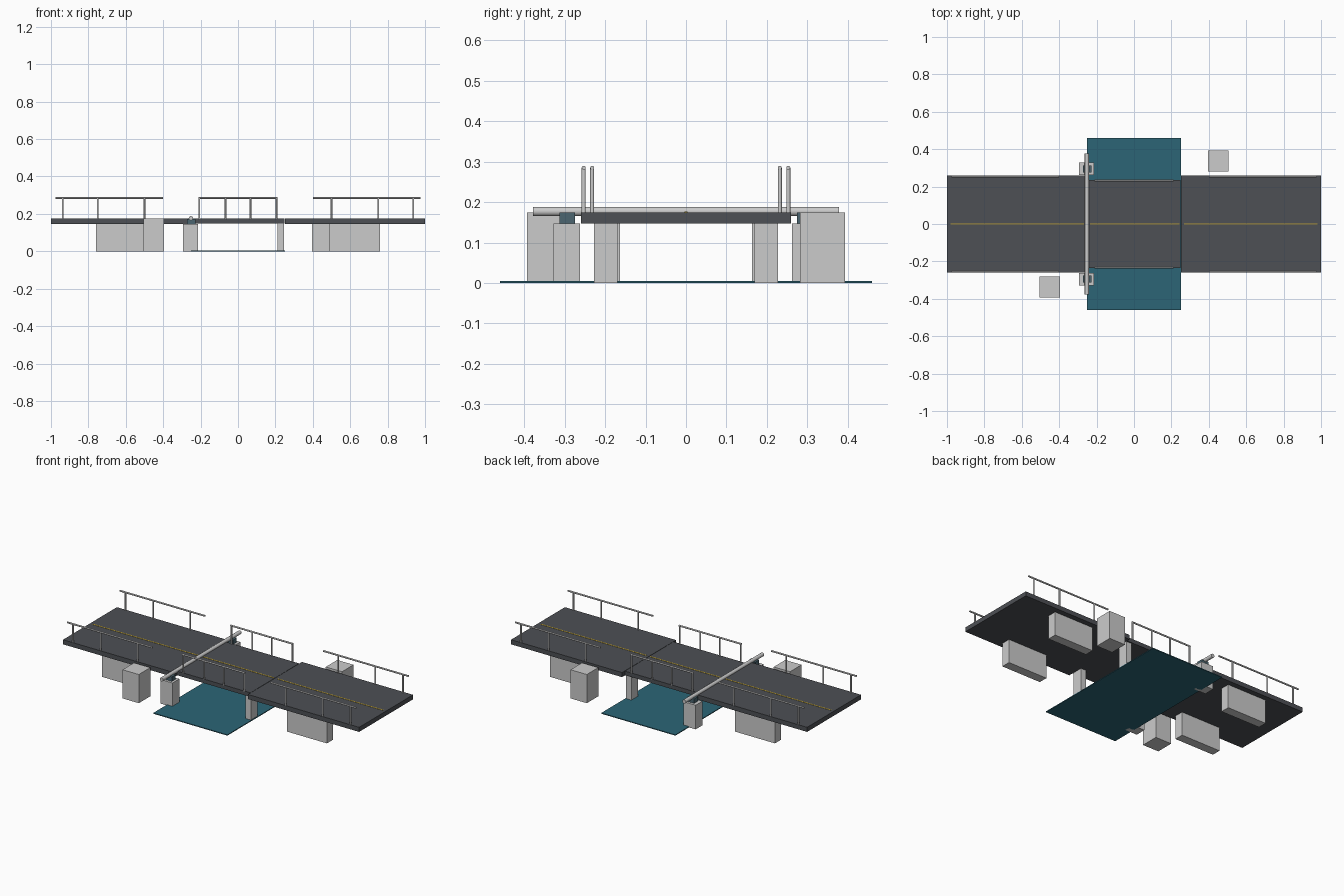
import bpy
from math import radians

if "Cube" in bpy.data.objects:
    bpy.data.objects.remove(bpy.data.objects["Cube"])


def material(name, rgb):
    m = bpy.data.materials.new(name)
    m.diffuse_color = (*rgb, 1)
    m.use_nodes = True
    m.node_tree.nodes["Principled BSDF"].inputs["Base Color"].default_value = m.diffuse_color
    return m


asphalt = material("asphalt", (0.075, 0.08, 0.09))
water_blue = material("water_blue", (0.025, 0.13, 0.18))
yellow = material("line_yellow", (0.5, 0.35, 0.04))
dark_steel = material("dark_steel", (0.07, 0.13, 0.16))


def box(name, x, y, z, mat=None):
    """Box from (min, max) ranges."""
    bpy.ops.mesh.primitive_cube_add(
        size=1, location=[(a + b) / 2 for a, b in (x, y, z)])
    ob = bpy.context.object
    ob.name = name
    ob.scale = [b - a for a, b in (x, y, z)]
    bpy.ops.object.transform_apply(location=False, rotation=False, scale=True)
    if mat:
        ob.data.materials.append(mat)
    return ob


def side(s, a, b):
    return tuple(sorted((s * a, s * b)))


def rod(name, loc, radius, length, rot=(0, 0, 0), verts=12):
    bpy.ops.mesh.primitive_cylinder_add(
        vertices=verts, radius=radius, depth=length, location=loc,
        rotation=[radians(r) for r in rot])
    ob = bpy.context.object
    ob.name = name
    bpy.ops.object.shade_smooth_by_angle()
    return ob


def railing(name, x0, x1, y, posts):
    rod(name + "_handrail", ((x0 + x1) / 2, y, 0.285), 0.005, x1 - x0, (0, 90, 0))
    for px in posts:
        rod(name + "_post", (px, y, 0.228), 0.005, 0.112)


# Water channel
box("water", (-0.25, 0.25), (-0.46, 0.46), (0, 0.005), water_blue)

# Fixed approach decks with centre lines, piers and railings
for s in (-1, 1):
    box("approach_deck", side(s, 0.25, 1), (-0.26, 0.26), (0.147, 0.175), asphalt)
    box("approach_centre_line", side(s, 0.267, 0.98), (-0.004, 0.004),
        (0.174, 0.1765), yellow)
    for t in (-1, 1):
        box("approach_pier", side(s, 0.49, 0.76), side(t, 0.17, 0.227), (0, 0.148))
        railing("approach_rail", *side(s, 0.40, 0.975), t * 0.253,
                [s * p for p in (0.50, 0.75, 0.937)])

# Moving leaf
box("leaf_deck", (-0.248, 0.248), (-0.235, 0.235), (0.15, 0.175), asphalt)
box("leaf_centre_line", (-0.235, 0.242), (-0.004, 0.004), (0.174, 0.1765), yellow)
for t in (-1, 1):
    railing("leaf_rail", -0.212, 0.21, t * 0.232, (-0.207, -0.066, 0.066, 0.205))
    # Rest posts under the free end
    box("rest_post", (0.21, 0.246), side(t, 0.163, 0.227), (0, 0.151))
    # Hinge posts and bearing blocks
    box("hinge_post", (-0.295, -0.213), side(t, 0.262, 0.328), (0, 0.147))
    box("bearing_block", (-0.274, -0.228), side(t, 0.275, 0.313),
        (0.146, 0.174), dark_steel)

# Hinge axle across the bridge
rod("hinge_axle", (-0.252, 0, 0.177), 0.0115, 0.756, (90, 0, 0), 16)

# Operator towers at opposite corners
for s in (-1, 1):
    box("operator_tower", side(s, 0.395, 0.505), side(s, 0.282, 0.393), (0, 0.175))
